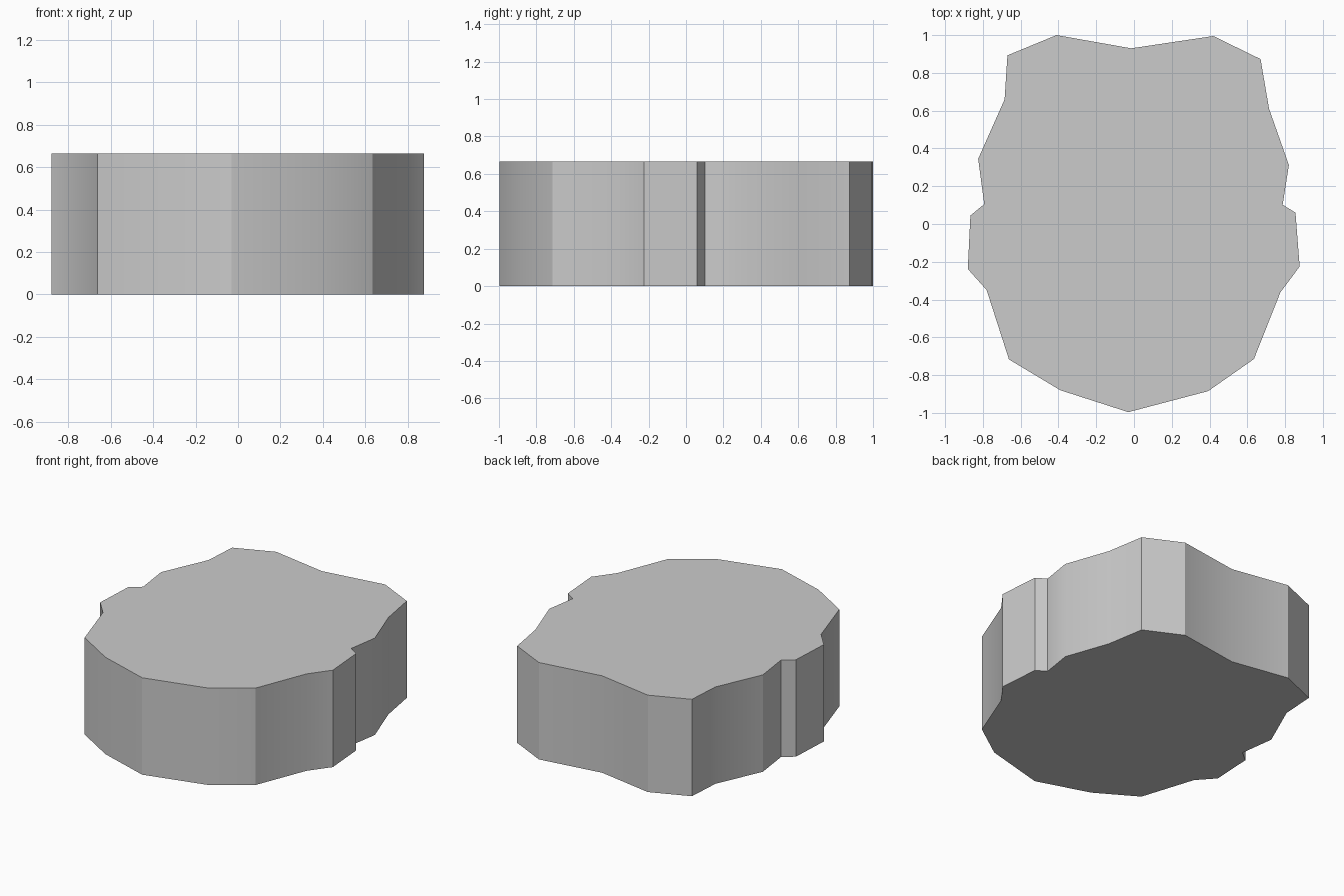
import bpy, bmesh, math

if "Cube" in bpy.data.objects:
    bpy.data.objects.remove(bpy.data.objects["Cube"])

HEIGHT = 0.665

# Plan outline, clockwise from the back left peak
OUTLINE = [
    (-0.41, 1.0), (-0.015, 0.93), (0.42, 0.995), (0.67, 0.873),
    (0.715, 0.61), (0.82, 0.312), (0.787, 0.102), (0.855, 0.06),
    (0.877, -0.225), (0.775, -0.362), (0.635, -0.715), (0.392, -0.885),
    (-0.03, -0.996), (-0.39, -0.88), (-0.662, -0.717), (-0.78, -0.35),
    (-0.88, -0.238), (-0.866, 0.045), (-0.793, 0.105), (-0.825, 0.345),
    (-0.685, 0.66), (-0.67, 0.893),
]

# Slab: outline as the base face, extruded straight up
bm = bmesh.new()
base = bm.faces.new([bm.verts.new((x, y, 0)) for x, y in OUTLINE])
top = bmesh.ops.extrude_face_region(bm, geom=[base], use_keep_orig=True)
bmesh.ops.translate(
    bm, vec=(0, 0, HEIGHT),
    verts=[g for g in top["geom"] if isinstance(g, bmesh.types.BMVert)])
bmesh.ops.recalc_face_normals(bm, faces=bm.faces[:])

mesh = bpy.data.meshes.new("slab")
bm.to_mesh(mesh)
bm.free()
slab = bpy.data.objects.new("slab", mesh)
bpy.context.collection.objects.link(slab)

# Soft walls with sharp rims and corners
bpy.context.view_layer.objects.active = slab
slab.select_set(True)
bpy.ops.object.shade_smooth_by_angle(angle=math.radians(30))
